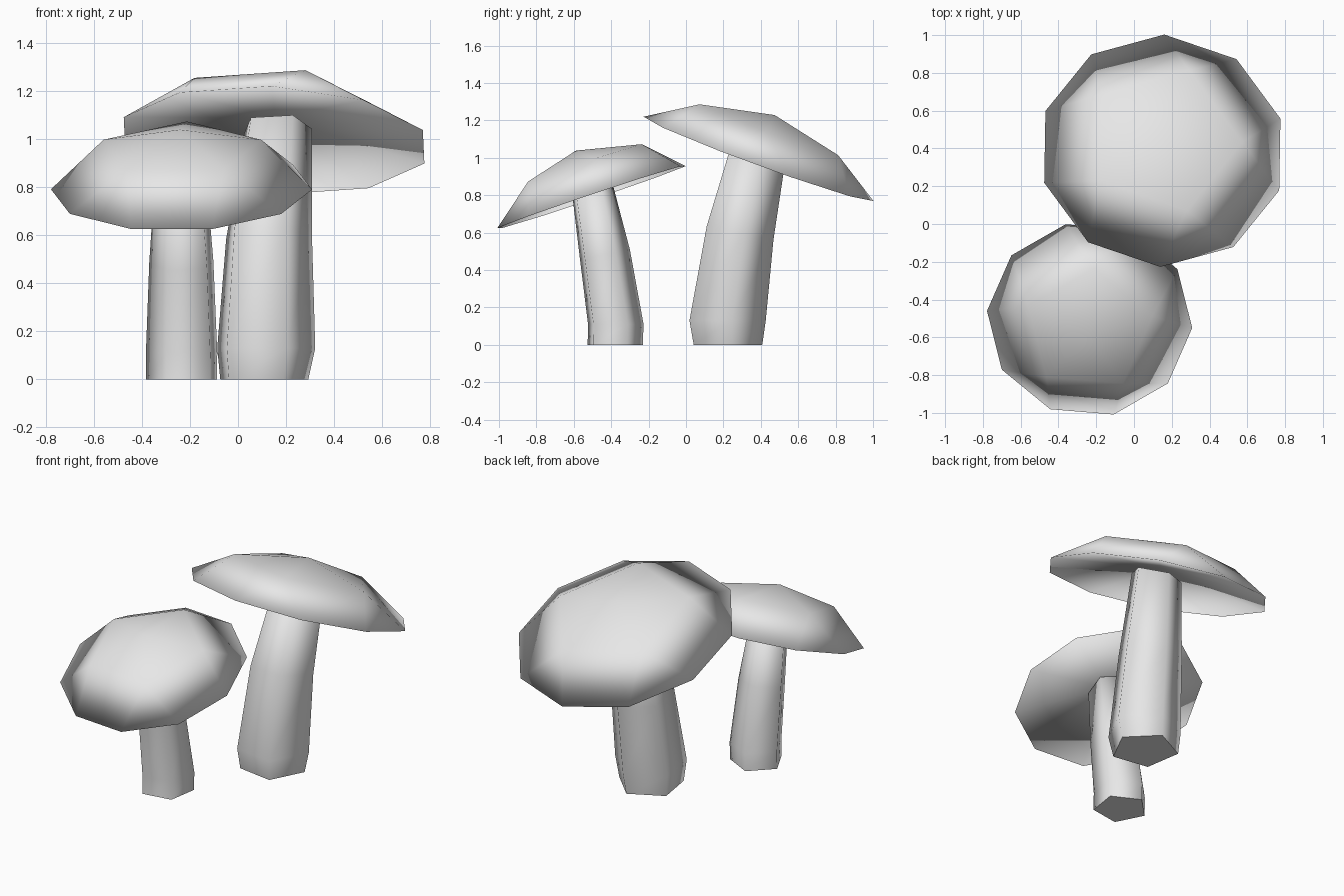
import bpy, bmesh
from math import cos, sin, radians
from mathutils import Vector

cube = bpy.data.objects.get("Cube")
if cube:
    bpy.data.objects.remove(cube, do_unlink=True)

grey = bpy.data.materials.new("pale_grey")
grey.use_nodes = True
grey.diffuse_color = (0.8, 0.8, 0.8, 1)
grey.node_tree.nodes["Principled BSDF"].inputs["Base Color"].default_value = grey.diffuse_color


def finish(name, bm, flat_bottom=False):
    """Turn a bmesh into a smooth-shaded object."""
    bmesh.ops.recalc_face_normals(bm, faces=bm.faces)
    for f in bm.faces:
        f.smooth = not (flat_bottom and f.normal.z < -0.99)
    mesh = bpy.data.meshes.new(name)
    bm.to_mesh(mesh)
    bm.free()
    mesh.materials.append(grey)
    bpy.context.collection.objects.link(bpy.data.objects.new(name, mesh))


def make_cap(name, centre, radius, slope, turn, ring, pole, hollow):
    """Tilted dome: ten-sided rim, five-sided shoulder, pole, hollow underside."""
    bm = bmesh.new()
    normal = Vector((-slope[0], -slope[1], 1)).normalized()
    u = Vector((1, 0, slope[0])).normalized()
    v = normal.cross(u)

    def point(r, degrees, h):
        a = radians(degrees)
        return bm.verts.new(Vector(centre) + u * r * cos(a) + v * r * sin(a) + normal * h)

    rim = [point(radius, turn + 36 * i, 0) for i in range(10)]
    shoulder = [point(radius * 0.634, turn + 18 + 72 * i, ring) for i in range(5)]
    top, under = point(0, 0, pole), point(0, 0, hollow)
    for i in range(5):
        a, b = shoulder[i], shoulder[(i + 1) % 5]
        r0, r1, r2 = (rim[(2 * i + k) % 10] for k in range(3))
        bm.faces.new((a, b, top))
        bm.faces.new((r0, r1, a))
        bm.faces.new((r1, r2, b, a))
    for i in range(10):
        bm.faces.new((rim[(i + 1) % 10], rim[i], under))
    finish(name, bm)


def make_stem(name, turn, rings):
    """Bent five-sided stem; each ring is (x, y, z, radius, slope along y)."""
    bm = bmesh.new()
    loops = []
    for x, y, z, r, slope in rings:
        angles = [radians(turn + 72 * i) for i in range(5)]
        loops.append([bm.verts.new((x + r * cos(a), y + r * sin(a), z + slope * r * sin(a)))
                      for a in angles])
    for lo, hi in zip(loops, loops[1:]):
        for i in range(5):
            j = (i + 1) % 5
            bm.faces.new((lo[i], lo[j], hi[j], hi[i]))
    bm.faces.new(loops[0][::-1])
    bm.faces.new(loops[-1])
    finish(name, bm, flat_bottom=True)


# Large mushroom, leaning back
make_cap("large_cap", (0.15, 0.388, 0.994), 0.655, (-0.055, -0.366), -20, 0.172, 0.25, 0.1)
make_stem("large_stem", 9, [
    (0.1, 0.215, 0, 0.195, 0),
    (0.107, 0.212, 0.13, 0.217, 0),
    (0.12, 0.28, 0.6, 0.19, -0.2),
    (0.16, 0.385, 1.05, 0.15, -0.366),
])

# Small mushroom, leaning forward
make_cap("small_cap", (-0.235, -0.505, 0.79), 0.545, (0.027, 0.335), -5, 0.182, 0.262, 0.08)
make_stem("small_stem", 27, [
    (-0.227, -0.386, 0, 0.157, 0),
    (-0.227, -0.383, 0.11, 0.158, 0),
    (-0.229, -0.44, 0.48, 0.142, 0.2),
    (-0.234, -0.51, 0.85, 0.112, 0.335),
])
